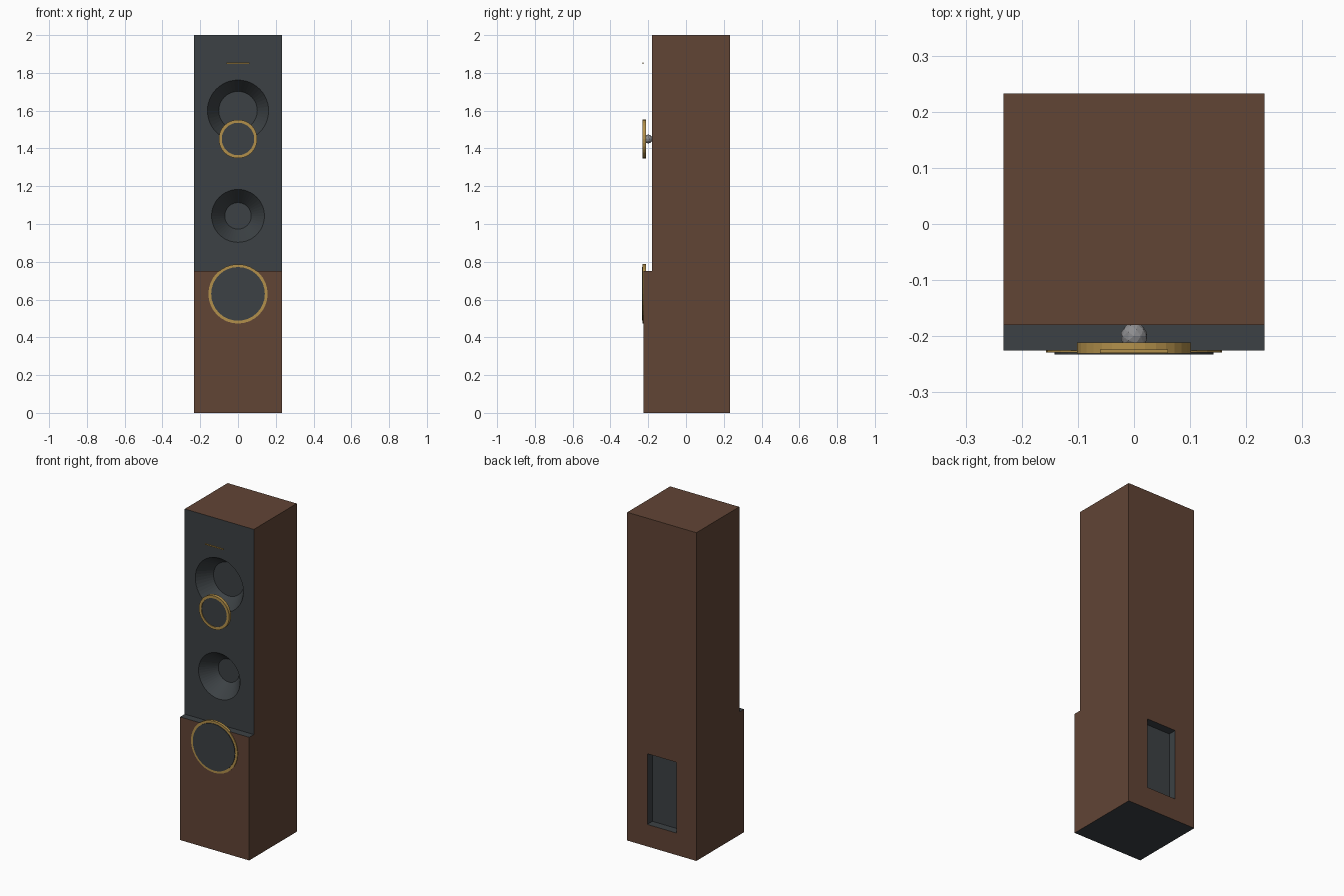
import bpy, bmesh, math

if "Cube" in bpy.data.objects:
    bpy.data.objects.remove(bpy.data.objects["Cube"])


def material(name, rgb):
    m = bpy.data.materials.new(name)
    m.diffuse_color = (*rgb, 1)
    m.use_nodes = True
    m.node_tree.nodes["Principled BSDF"].inputs["Base Color"].default_value = m.diffuse_color
    return m


WOOD = material("wood", (0.12, 0.058, 0.036))
DARK = material("dark_panel", (0.045, 0.053, 0.058))
GOLD = material("gold", (0.45, 0.28, 0.07))
GREY = material("grey", (0.27, 0.27, 0.28))


def finish(bm, name, mats):
    bmesh.ops.recalc_face_normals(bm, faces=bm.faces)
    me = bpy.data.meshes.new(name)
    bm.to_mesh(me)
    bm.free()
    for m in mats:
        me.materials.append(m)
    ob = bpy.data.objects.new(name, me)
    bpy.context.collection.objects.link(ob)
    return ob


def box(name, lo, hi, mats, index=0):
    bm = bmesh.new()
    bmesh.ops.create_cube(bm, size=1)
    for v in bm.verts:
        v.co = [(a + b) / 2 + c * (b - a) for a, b, c in zip(lo, hi, v.co)]
    for f in bm.faces:
        f.material_index = index
    return finish(bm, name, mats)


def lathe(name, profile, z, mats, index=0, closed=False, n=32):
    """Turn (radius, y) points about the front-back axis at height z."""
    bm = bmesh.new()
    rings = [[bm.verts.new((r * math.cos(2 * math.pi * i / n), y,
                            z + r * math.sin(2 * math.pi * i / n)))
              for i in range(n)] for r, y in profile]
    pairs = list(zip(rings, rings[1:]))
    if closed:
        pairs.append((rings[-1], rings[0]))
    else:
        bm.faces.new(rings[0])
        bm.faces.new(rings[-1])
    for a, b in pairs:
        for i in range(n):
            j = (i + 1) % n
            bm.faces.new((a[i], a[j], b[j], b[i]))
    for f in bm.faces:
        f.material_index = index
    return finish(bm, name, mats)


# Stepped cabinet: side profile swept across the width
W, FRONT, PANEL, BACK, STEP = 0.233, -0.225, -0.18, 0.233, 0.75
outline = [(FRONT, 0), (FRONT, STEP), (PANEL, STEP), (PANEL, 2), (BACK, 2), (BACK, 0)]
bm = bmesh.new()
left = [bm.verts.new((-W, y, z)) for y, z in outline]
right = [bm.verts.new((W, y, z)) for y, z in outline]
bm.faces.new(left)
bm.faces.new(right)
for i in range(6):
    j = (i + 1) % 6
    f = bm.faces.new((left[i], left[j], right[j], right[i]))
    f.material_index = 1 if i in (1, 2, 5) else 0   # ledge, front panel, underside
cabinet = finish(bm, "cabinet", [WOOD, DARK])


# Driver cones and rear terminal recess cut into the cabinet
def cone_cutter(name, z, outer, inner, depth=0.09, over=0.01):
    slope = (outer - inner) / depth
    return lathe(name, [(outer + slope * over, PANEL - over), (inner, PANEL + depth)],
                 z, [WOOD, DARK], 1, n=48)


cutters = [cone_cutter("upper_cone_cutter", 1.6, 0.162, 0.102),
           cone_cutter("lower_cone_cutter", 1.043, 0.14, 0.07),
           box("terminal_cutter", (-0.098, BACK - 0.05, 0.134), (0.098, BACK + 0.05, 0.565),
               [WOOD, DARK], 1)]
for c in cutters:
    mod = cabinet.modifiers.new(c.name, "BOOLEAN")
    mod.object = c
    mod.operation = "DIFFERENCE"
    mod.solver = "EXACT"
bpy.context.view_layer.update()
deps = bpy.context.evaluated_depsgraph_get()
cut_mesh = bpy.data.meshes.new_from_object(cabinet.evaluated_get(deps))
cabinet.modifiers.clear()
cabinet.data = cut_mesh
for c in cutters:
    bpy.data.objects.remove(c)


# Gold trim rings with dark discs
def ring(name, z, outer, inner, y0, y1):
    lathe(name, [(outer, y0), (outer, y1), (inner, y1), (inner, y0)], z, [GOLD], closed=True)


ring("tweeter_ring", 1.45, 0.102, 0.086, -0.231, -0.211)
lathe("tweeter_disc", [(0.088, -0.227), (0.088, -0.218)], 1.45, [DARK])
ring("woofer_ring", 0.63, 0.157, 0.14, -0.229, -0.213)
lathe("woofer_disc", [(0.142, -0.233), (0.142, -0.224)], 0.63, [DARK])

# Small ball behind the tweeter disc
bm = bmesh.new()
bmesh.ops.create_icosphere(bm, subdivisions=2, radius=0.024)
ball = finish(bm, "tweeter_ball", [GREY])
ball.location = (0, -0.2, 1.45)

# Thin gold accent bar
box("accent_bar", (-0.061, -0.23, 1.847), (0.061, -0.224, 1.854), [GOLD])
